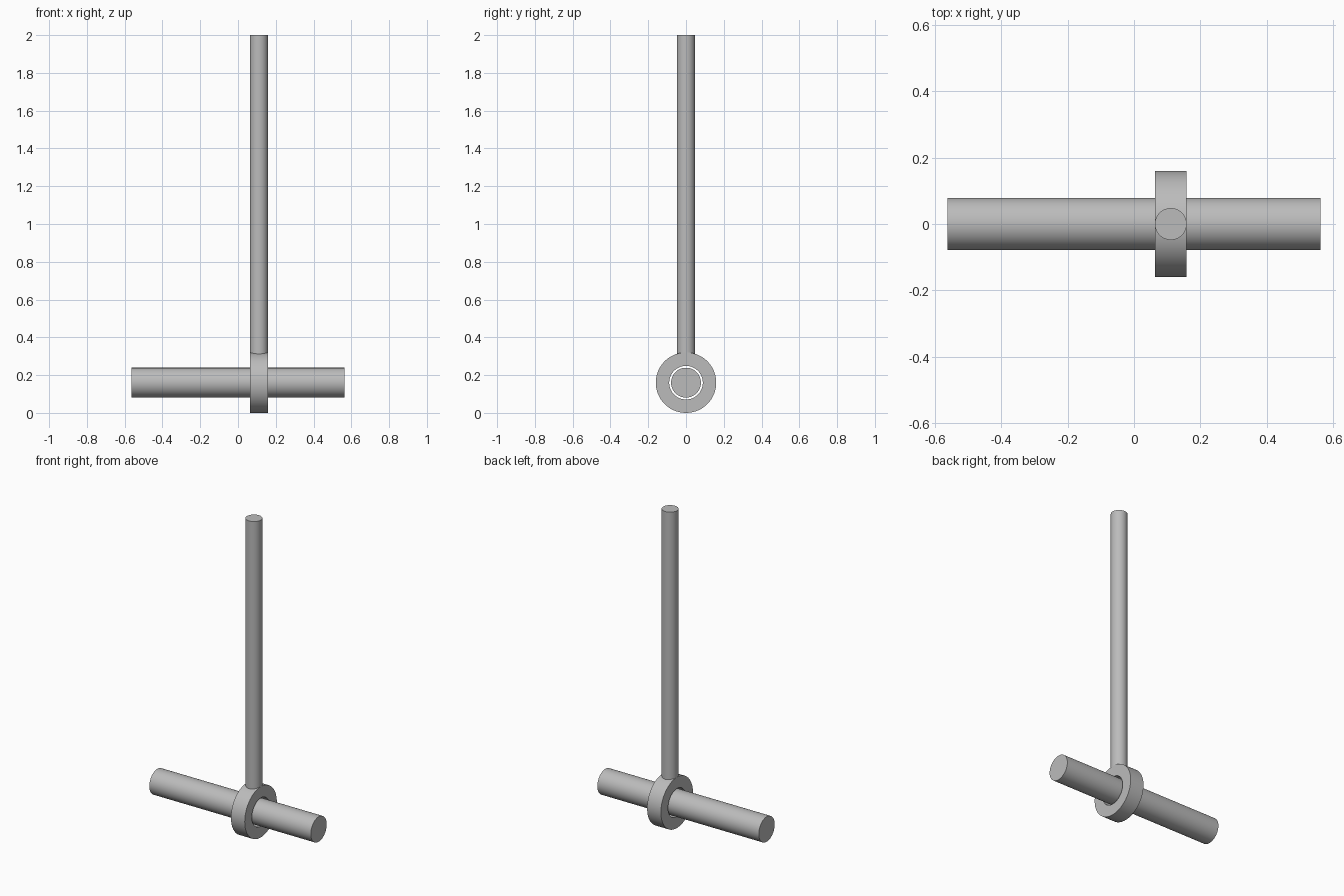
import bpy, bmesh, math
from mathutils import Matrix

cube = bpy.data.objects.get("Cube")
if cube:
    bpy.data.objects.remove(cube)

# One plain metal colour
grey = bpy.data.materials.new("grey_metal")
colour = (0.5, 0.5, 0.5, 1)
grey.diffuse_color = colour
grey.use_nodes = True
grey.node_tree.nodes["Principled BSDF"].inputs["Base Color"].default_value = colour

SIDES = 96
AXIS_Z = 0.16      # height of the shaft's axis
RING_X = 0.111     # position of the ring and rod along the shaft
ALONG_X = Matrix.Rotation(math.pi / 2, 4, 'Y')


def finish(name, bm):
    mesh = bpy.data.meshes.new(name)
    bmesh.ops.recalc_face_normals(bm, faces=bm.faces)
    bm.to_mesh(mesh)
    bm.free()
    mesh.materials.append(grey)
    obj = bpy.data.objects.new(name, mesh)
    bpy.context.collection.objects.link(obj)
    bpy.ops.object.select_all(action='DESELECT')
    obj.select_set(True)
    bpy.context.view_layer.objects.active = obj
    bpy.ops.object.shade_smooth_by_angle(angle=math.radians(30))
    return obj


def cylinder(name, radius, length, matrix):
    bm = bmesh.new()
    bmesh.ops.create_cone(bm, cap_ends=True, segments=SIDES, radius1=radius,
                          radius2=radius, depth=length, matrix=matrix)
    return finish(name, bm)


def ring(name, outer, inner, width, matrix):
    # Spin a rectangular section into a closed ring
    bm = bmesh.new()
    h = width / 2
    section = [bm.verts.new((r, 0, z)) for r, z in
               ((inner, -h), (outer, -h), (outer, h), (inner, h))]
    edges = [bm.edges.new((section[i], section[(i + 1) % 4])) for i in range(4)]
    bmesh.ops.spin(bm, geom=section + edges, cent=(0, 0, 0), axis=(0, 0, 1),
                   angle=math.tau, steps=SIDES)
    bmesh.ops.remove_doubles(bm, verts=bm.verts, dist=0.0001)
    bmesh.ops.transform(bm, matrix=matrix, verts=bm.verts)
    return finish(name, bm)


# Horizontal shaft running loosely through the ring
cylinder("shaft", 0.079, 1.126, Matrix.Translation((0, 0, AXIS_Z)) @ ALONG_X)

# Ring around the shaft
ring("ring", 0.16, 0.089, 0.096, Matrix.Translation((RING_X, 0, AXIS_Z)) @ ALONG_X)

# Upright rod, rooted in the ring
bottom, top = 0.29, 2.0
cylinder("rod", 0.048, top - bottom,
         Matrix.Translation((RING_X, 0, (bottom + top) / 2)))
